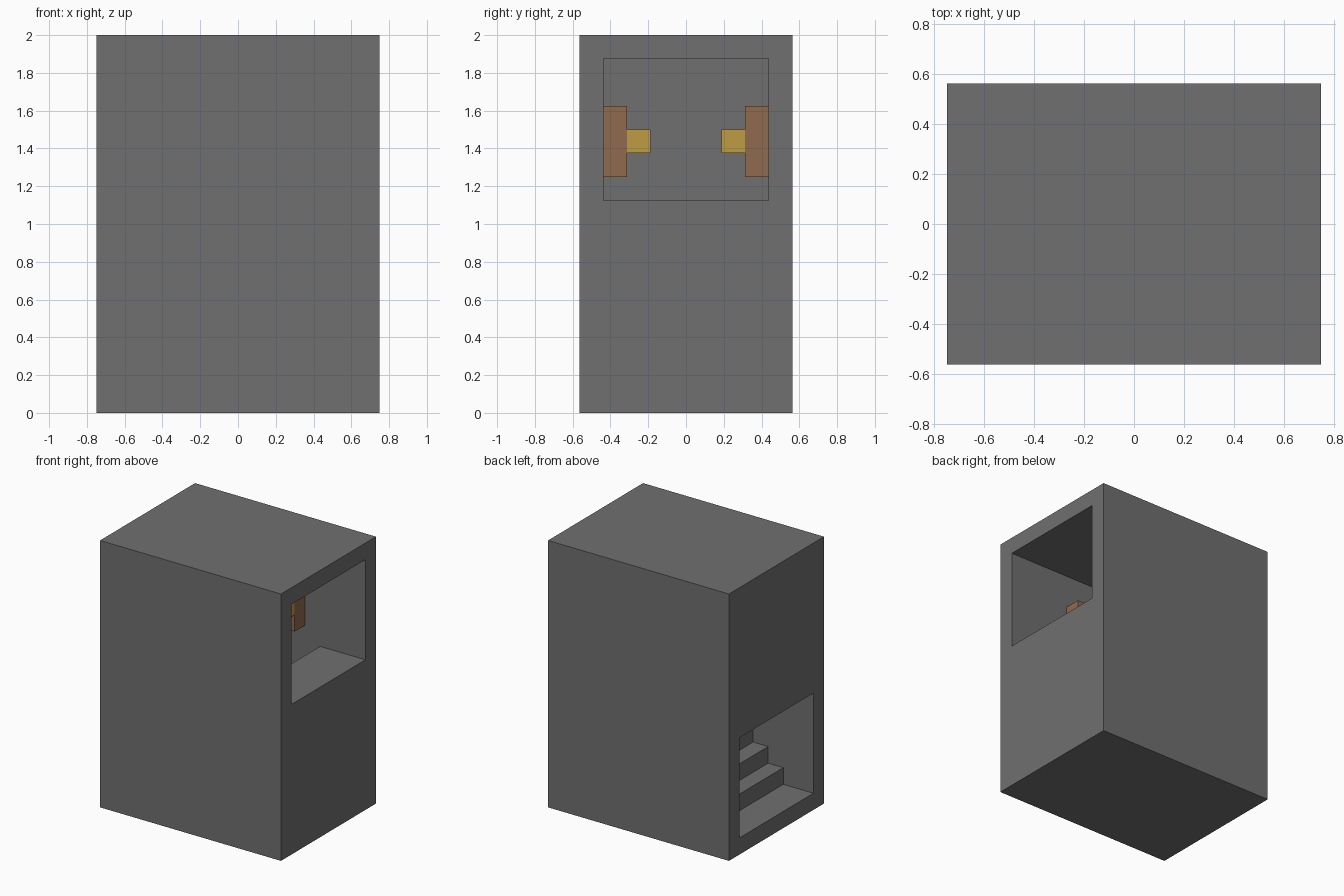
import bpy
import bmesh

U = 0.125  # block size

old = bpy.data.objects.get("Cube")
if old:
    bpy.data.objects.remove(old, do_unlink=True)


def material(name, rgb):
    m = bpy.data.materials.new(name)
    m.use_nodes = True
    m.diffuse_color = (*rgb, 1)
    m.node_tree.nodes["Principled BSDF"].inputs["Base Color"].default_value = (*rgb, 1)
    return m


stone = material("stone grey", (0.162, 0.162, 0.162))
wood = material("bracket brown", (0.279, 0.144, 0.078))
glow = material("lamp yellow", (0.527, 0.332, 0.055))


def prism(name, profile, y0, y1, mat):
    """Extrude an x-z outline from y0 to y1."""
    bm = bmesh.new()
    face = bm.faces.new([bm.verts.new((x, y0, z)) for x, z in profile])
    ext = bmesh.ops.extrude_face_region(bm, geom=[face])
    moved = [v for v in ext["geom"] if isinstance(v, bmesh.types.BMVert)]
    bmesh.ops.translate(bm, vec=(0, y1 - y0, 0), verts=moved)
    bmesh.ops.recalc_face_normals(bm, faces=bm.faces[:])
    mesh = bpy.data.meshes.new(name)
    bm.to_mesh(mesh)
    bm.free()
    mesh.materials.append(mat)
    obj = bpy.data.objects.new(name, mesh)
    bpy.context.collection.objects.link(obj)
    return obj


def box(name, x0, x1, y0, y1, z0, z1, mat):
    return prism(name, [(x0, z0), (x1, z0), (x1, z1), (x0, z1)], y0, y1, mat)


# Solid outer block
tower = box("stair_tower", -6 * U, 6 * U, -4.5 * U, 4.5 * U, 0, 16 * U, stone)

# Hollow stairwell: low doorway, eight steps, high doorway
outline = [(-7 * U, U), (-4 * U, U)]
for i in range(8):
    x, z = (i - 4) * U, (i + 2) * U
    outline += [(x, z), (x + U, z)]
outline[-1] = (7 * U, 9 * U)
outline += [(7 * U, 15 * U), (-5 * U, 15 * U), (-5 * U, 7 * U), (-7 * U, 7 * U)]
cutter = prism("stairwell_cutter", outline, -3.5 * U, 3.5 * U, stone)
cutter.hide_render = True

cut = tower.modifiers.new("stairwell", "BOOLEAN")
cut.operation = "DIFFERENCE"
cut.solver = "EXACT"
cut.object = cutter
bpy.context.view_layer.objects.active = tower
bpy.ops.object.modifier_apply(modifier=cut.name)
bpy.data.objects.remove(cutter, do_unlink=True)

# Wall lamps on both sides of the upper landing
for side, s in (("left", 1), ("right", -1)):
    def span(a, b):
        return sorted((s * a * U, s * b * U))
    box("lamp_bracket_" + side, U, 2 * U, *span(2.5, 3.5), 10 * U, 13 * U, wood)
    box("lamp_" + side, U, 2 * U, *span(1.5, 2.5), 11 * U, 12 * U, glow)
